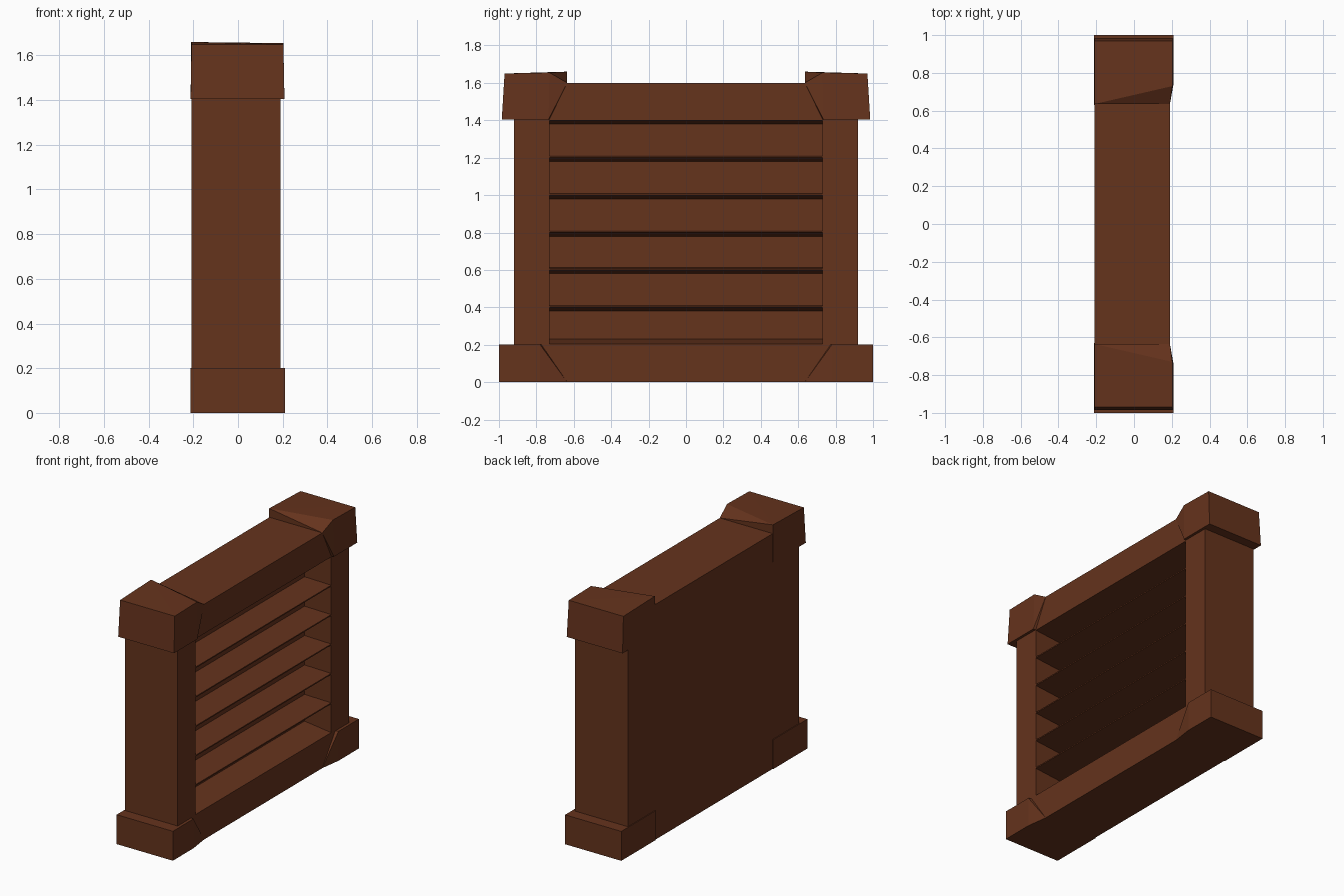
import bpy, bmesh

if "Cube" in bpy.data.objects:
    bpy.data.objects.remove(bpy.data.objects["Cube"])

wood = bpy.data.materials.new("dark_wood")
wood.diffuse_color = (0.13, 0.033, 0.012, 1)
wood.use_nodes = True
wood.node_tree.nodes["Principled BSDF"].inputs["Base Color"].default_value = wood.diffuse_color


def hull(name, points):
    """Flat-faced solid wrapped around a few corner points."""
    bm = bmesh.new()
    for p in points:
        bm.verts.new(p)
    res = bmesh.ops.convex_hull(bm, input=bm.verts)
    junk = [v for v in set(res["geom_interior"] + res["geom_unused"])
            if isinstance(v, bmesh.types.BMVert)]
    bmesh.ops.delete(bm, geom=junk, context='VERTS')
    bmesh.ops.dissolve_limit(bm, angle_limit=0.005, verts=bm.verts, edges=bm.edges)
    bmesh.ops.recalc_face_normals(bm, faces=bm.faces)
    mesh = bpy.data.meshes.new(name)
    bm.to_mesh(mesh)
    bm.free()
    mesh.materials.append(wood)
    ob = bpy.data.objects.new(name, mesh)
    bpy.context.collection.objects.link(ob)
    return ob


def board(name, profile, y0, y1):
    """Convex x-z profile extruded along y."""
    return hull(name, [(x, y, z) for x, z in profile for y in (y0, y1)])


BACK, FRONT, INNER = -0.208, 0.19, -0.01   # back face, front face, recess depth
OPEN = 0.73                                # half width of the shelf opening

# Back panel and the rails with sloped inner faces
board("back_panel", [(BACK, 0), (INNER, 0), (INNER, 1.6), (BACK, 1.6)], -OPEN, OPEN)
board("bottom_rail", [(INNER, 0), (FRONT, 0), (FRONT, 0.205), (INNER, 0.23)], -OPEN, OPEN)
board("top_rail", [(INNER, 1.38), (FRONT, 1.4), (FRONT, 1.6), (INNER, 1.6)], -OPEN, OPEN)

# Thin shelves, thicker toward the back
for i in range(5):
    z = 0.4 + 0.2 * i
    board(f"shelf_{i + 1}", [(INNER, z - 0.02), (FRONT, z), (FRONT, z + 0.008),
                             (INNER, z + 0.012)], -OPEN, OPEN)

for side, s in (("left", -1), ("right", 1)):
    # Side post
    board(f"{side}_post", [(BACK, 0), (FRONT, 0), (FRONT, 1.5), (BACK, 1.5)],
          s * OPEN, s * 0.92)

    # Foot block, its front inner edge fading into the bottom rail
    foot = [(x, y, z) for x in (-0.213, 0.21) for y in (1.0, 0.78) for z in (0, 0.2)]
    foot += [(-0.213, 0.63, 0), (-0.213, 0.63, 0.2), (FRONT, 0.635, 0)]
    hull(f"{side}_foot", [(x, s * y, z) for x, y, z in foot])

    # Cap block, its inner end skewed and fading into the top rail
    cap = [(-0.212, 0.985, 1.405), (0.208, 0.985, 1.405),
           (-0.208, 0.97, 1.65), (0.203, 0.97, 1.65),
           (-0.212, 0.635, 1.405), (-0.21, 0.635, 1.66),
           (0.208, 0.735, 1.405), (0.203, 0.73, 1.655),
           (FRONT, 0.635, 1.6)]
    hull(f"{side}_cap", [(x, s * y, z) for x, y, z in cap])
